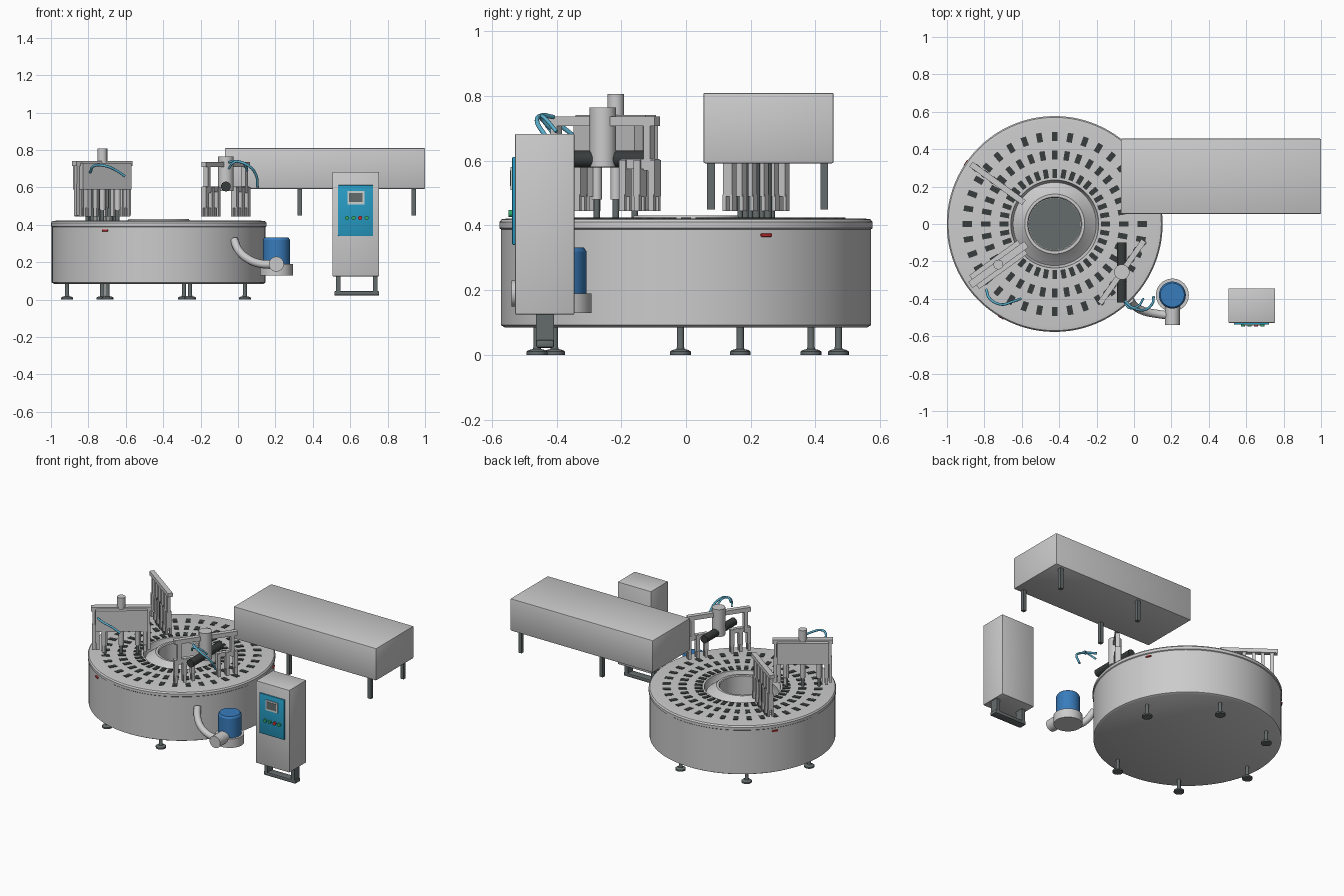
import bpy, bmesh, math
from mathutils import Matrix, Vector

if "Cube" in bpy.data.objects:
    bpy.data.objects.remove(bpy.data.objects["Cube"])


def material(name, rgb):
    m = bpy.data.materials.new(name)
    m.diffuse_color = (*rgb, 1)
    m.use_nodes = True
    m.node_tree.nodes["Principled BSDF"].inputs["Base Color"].default_value = m.diffuse_color
    return m


DARK = material("dark", (0.04, 0.045, 0.045))
STEEL = material("dark_steel", (0.13, 0.15, 0.15))
BLUE = material("motor_blue", (0.04, 0.2, 0.5))
CYAN = material("panel_blue", (0.02, 0.33, 0.55))
HOSE = material("hose_blue", (0.1, 0.42, 0.6))
RED = material("red", (0.6, 0.03, 0.03))
GREEN = material("green", (0.03, 0.4, 0.15))
PALE = material("pale", (0.6, 0.65, 0.65))
DX = -0.424  # turntable centre


def finish(name, bm, mat=None, frame=None, smooth=False):
    bmesh.ops.recalc_face_normals(bm, faces=bm.faces)
    me = bpy.data.meshes.new(name)
    bm.to_mesh(me)
    bm.free()
    ob = bpy.data.objects.new(name, me)
    bpy.context.collection.objects.link(ob)
    if mat:
        me.materials.append(mat)
    if frame:
        ob.matrix_world = frame
    if smooth:
        bpy.ops.object.select_all(action='DESELECT')
        ob.select_set(True)
        bpy.context.view_layer.objects.active = ob
        bpy.ops.object.shade_smooth_by_angle(angle=math.radians(35))
    return ob


def box(name, lo, hi, mat=None, frame=None, bevel=0):
    bm = bmesh.new()
    size = Vector(hi) - Vector(lo)
    mid = (Vector(hi) + Vector(lo)) / 2
    bmesh.ops.create_cube(bm, size=1, matrix=Matrix.Translation(mid) @ Matrix.Diagonal((*size, 1)))
    if bevel:
        bmesh.ops.bevel(bm, geom=bm.edges[:], offset=bevel, segments=2, affect='EDGES', profile=0.5)
    return finish(name, bm, mat, frame, bevel > 0)


def rod(name, a, b, r, mat=None, frame=None, r2=None, n=32):
    a, b = Vector(a), Vector(b)
    bm = bmesh.new()
    m = Matrix.Translation((a + b) / 2) @ (b - a).to_track_quat('Z', 'Y').to_matrix().to_4x4()
    bmesh.ops.create_cone(bm, cap_ends=True, segments=n, radius1=r, radius2=r2 or r,
                          depth=(b - a).length, matrix=m)
    return finish(name, bm, mat, frame, True)


def lathe(name, profile, x, y, mat=None, n=96):
    bm = bmesh.new()
    vs = [bm.verts.new((r, 0, z)) for r, z in profile]
    es = [bm.edges.new(p) for p in zip(vs, vs[1:])]
    bmesh.ops.spin(bm, geom=vs + es, cent=(0, 0, 0), axis=(0, 0, 1), angle=2 * math.pi, steps=n)
    bmesh.ops.remove_doubles(bm, verts=bm.verts, dist=1e-5)
    return finish(name, bm, mat, Matrix.Translation((x, y, 0)), True)


def tube(name, pts, r, mat=None):
    cu = bpy.data.curves.new(name, 'CURVE')
    cu.dimensions = '3D'
    cu.bevel_depth, cu.bevel_resolution, cu.resolution_u = r, 4, 10
    cu.use_fill_caps = True
    sp = cu.splines.new('BEZIER')
    sp.bezier_points.add(len(pts) - 1)
    for bp, p in zip(sp.bezier_points, pts):
        bp.co = p
        bp.handle_left_type = bp.handle_right_type = 'AUTO'
    ob = bpy.data.objects.new(name, cu)
    bpy.context.collection.objects.link(ob)
    if mat:
        cu.materials.append(mat)


def polar(r, deg, z=0):
    a = math.radians(deg)
    return Vector((DX + r * math.cos(a), r * math.sin(a), z))


def frame_at(x, y, deg):
    return Matrix.Translation((x, y, 0)) @ Matrix.Rotation(math.radians(deg), 4, 'Z')


# Round tank with overhanging rim, sunken channel, conical hub and central well
lathe("turntable_tank", [(0, .085), (.56, .085), (.572, .092), (.572, .388), (.577, .392), (.577, .41),
                         (.57, .419), (.55, .422), (.235, .42), (.228, .39), (.222, .38), (.165, .425),
                         (.16, .431), (.145, .431), (.14, .425), (.14, .1), (0, .1)], DX, 0)
lathe("well_floor", [(0, .102), (.139, .102)], DX, 0, STEEL, 48)

# Three rings of mould slots
bm = bmesh.new()
for r, w, l in ((.468, .03, .05), (.369, .029, .05), (.271, .026, .048)):
    for i in range(36):
        m = (Matrix.Translation((DX, 0, .42)) @ Matrix.Rotation(math.radians(10 * i), 4, 'Z')
             @ Matrix.Translation((r, 0, 0)) @ Matrix.Diagonal((l, w, .008, 1)))
        bmesh.ops.create_cube(bm, size=1, matrix=m)
finish("mould_slots", bm, DARK)

# Levelling feet of the tank
for i in range(6):
    p = polar(.49, 20 + 54 * i)
    lathe(f"tank_foot_{i}", [(0, 0), (.032, 0), (.032, .01), (.026, .015), (.013, .018),
                             (.011, .025), (.011, .09), (0, .09)], p.x, p.y, STEEL, 24)

# Red buttons on the tank wall
for i, a in enumerate((25.6, 145.5, 240)):
    box(f"tank_button_{i}", (.568, -.018, .365), (.58, .018, .375), RED, frame_at(DX, 0, a), .003)

# Raised wrapping table with four legs
box("table_body", (-.07, .054, .592), (1, .456, .81), bevel=.005)
for i, x in enumerate((.33, .94)):
    for j, y in enumerate((.077, .427)):
        box(f"table_leg_{i}{j}", (x - .012, y - .012, .45), (x + .012, y + .012, .6), STEEL)


def finger(name, x, y, fr, top=.6, pin=True):
    # Clamp: body, slimmer jaws at the bottom and an optional dark pin
    box(name + "_body", (x - .012, y - .017, .49), (x + .012, y + .017, top), None, fr)
    for s in (-1, 1):
        box(name + f"_jaw_{s}", (x - .01, y + s * .013 - .006, .445), (x + .01, y + s * .013 + .006, .495), None, fr)
    if pin:
        rod(name + "_pin", (x, y, .42), (x, y, .5), .008, STEEL, fr, n=16)


# Station A: filler head with box housing, top bar and lift cylinder
A = frame_at(-.725, -.217, 36)
box("filler_housing", (-.16, -.045, .588), (.16, .045, .73), None, A)
box("filler_top_bar", (-.185, -.02, .715), (.185, .02, .742), None, A)
rod("filler_cylinder", (0, 0, .73), (0, 0, .807), .026, None, A)
for i, x in enumerate((-.1, 0, .1)):
    rod(f"filler_nozzle_{i}", (x, 0, .48), (x, 0, .6), .016, None, A)
    rod(f"filler_tip_{i}", (x, 0, .422), (x, 0, .485), .01, STEEL, A, n=16)
for i, x in enumerate((-.145, -.11, .11, .145)):
    finger(f"filler_clamp_{i}", x, .02 * (-1) ** i, A, .6, False)
for s in (-1, 1):
    box(f"filler_end_plate_{s}", (s * .17 - .008, -.014, .6), (s * .17 + .008, .014, .73), None, A)
    box(f"filler_end_post_{s}", (s * .17 - .01, -.012, .45), (s * .17 + .01, .012, .62), None, A)
tube("filler_hose", [(-.79, -.35, .68), (-.77, -.4, .715), (-.71, -.43, .715), (-.65, -.415, .69),
                     (-.605, -.4, .66)], .007, HOSE)

# Station B: stick inserter with upright cylinder, cross motor and bar
B = frame_at(-.065, -.257, 55)
rod("inserter_cylinder", (0, 0, .58), (0, 0, .765), .041, None, B)
rod("inserter_motor", (-.065, -.42, .605), (-.065, -.1, .605), .026, DARK)
box("inserter_bar", (-.205, -.015, .708), (.205, .015, .737), None, B)
for s in (-1, 1):
    box(f"inserter_arm_{s}", (s * .175 - .012, -.014, .57), (s * .175 + .012, .014, .72), None, B)
    box(f"inserter_carrier_{s}", (s * .14 - .065, -.012, .575), (s * .14 + .065, .012, .605), None, B)
    for i, x in enumerate((.085, .14, .195)):
        finger(f"inserter_clamp_{s}_{i}", s * x, 0, B, .603, False)
tube("inserter_hose", [(-.05, -.41, .735), (-.01, -.445, .74), (.05, -.46, .72), (.095, -.43, .67),
                       (.105, -.39, .6)], .007, HOSE)
tube("inserter_hose_short", [(-.05, -.42, .7), (-.02, -.45, .735), (.02, -.44, .735), (.05, -.4, .69)], .006, HOSE)

# Station C: extractor with a row of clamps under one radial bar
C = frame_at(-.73, .217, 144)
box("extractor_bar", (-.175, -.016, .712), (.175, .016, .738), None, C)
for i, x in enumerate((-.14, -.085, -.03, .03, .085, .14)):
    box(f"extractor_arm_{i}", (x - .011, -.01, .59), (x + .011, .01, .715), None, C)
    finger(f"extractor_clamp_{i}", x, 0, C, .6, 0 < i < 5)
for i, x in enumerate((-.06, 0, .06)):
    rod(f"extractor_post_{i}", (x, 0, .42), (x, 0, .6), .012, STEEL, C, n=20)

# Circulation pump with blue motor and curved pipe into the tank
rod("pump_casing", (.205, -.38, .13), (.205, -.38, .19), .088, n=48)
rod("pump_motor", (.205, -.38, .19), (.205, -.38, .32), .072, BLUE, n=48)
rod("pump_motor_cap", (.205, -.38, .32), (.205, -.38, .332), .072, BLUE, r2=.064, n=48)
rod("pump_inlet", (.205, -.54, .19), (.205, -.44, .19), .04)
tube("pump_pipe", [(.2, -.49, .19), (.12, -.48, .192), (.05, -.465, .22), (.005, -.44, .262),
                   (-.022, -.405, .32)], .022)

# Control cabinet with panel, screen, buttons and floor frame
box("cabinet", (.505, -.528, .125), (.755, -.345, .683), bevel=.003)
box("cabinet_panel", (.535, -.537, .34), (.723, -.526, .612), CYAN, bevel=.003)
box("screen_frame", (.585, -.542, .51), (.675, -.535, .58), PALE)
box("screen", (.594, -.544, .522), (.666, -.54, .57), STEEL)
for i, m in enumerate((GREEN, GREEN, RED, GREEN)):
    x = .583 + .035 * i
    rod(f"button_{i}", (x, -.548, .437), (x, -.535, .437), .011, m, n=20)
for i, x in enumerate((.535, .735)):
    box(f"cabinet_post_{i}", (x - .012, -.463, .03), (x + .012, -.408, .126), STEEL)
box("cabinet_base_bar", (.515, -.463, .022), (.755, -.408, .046), STEEL, bevel=.006)
